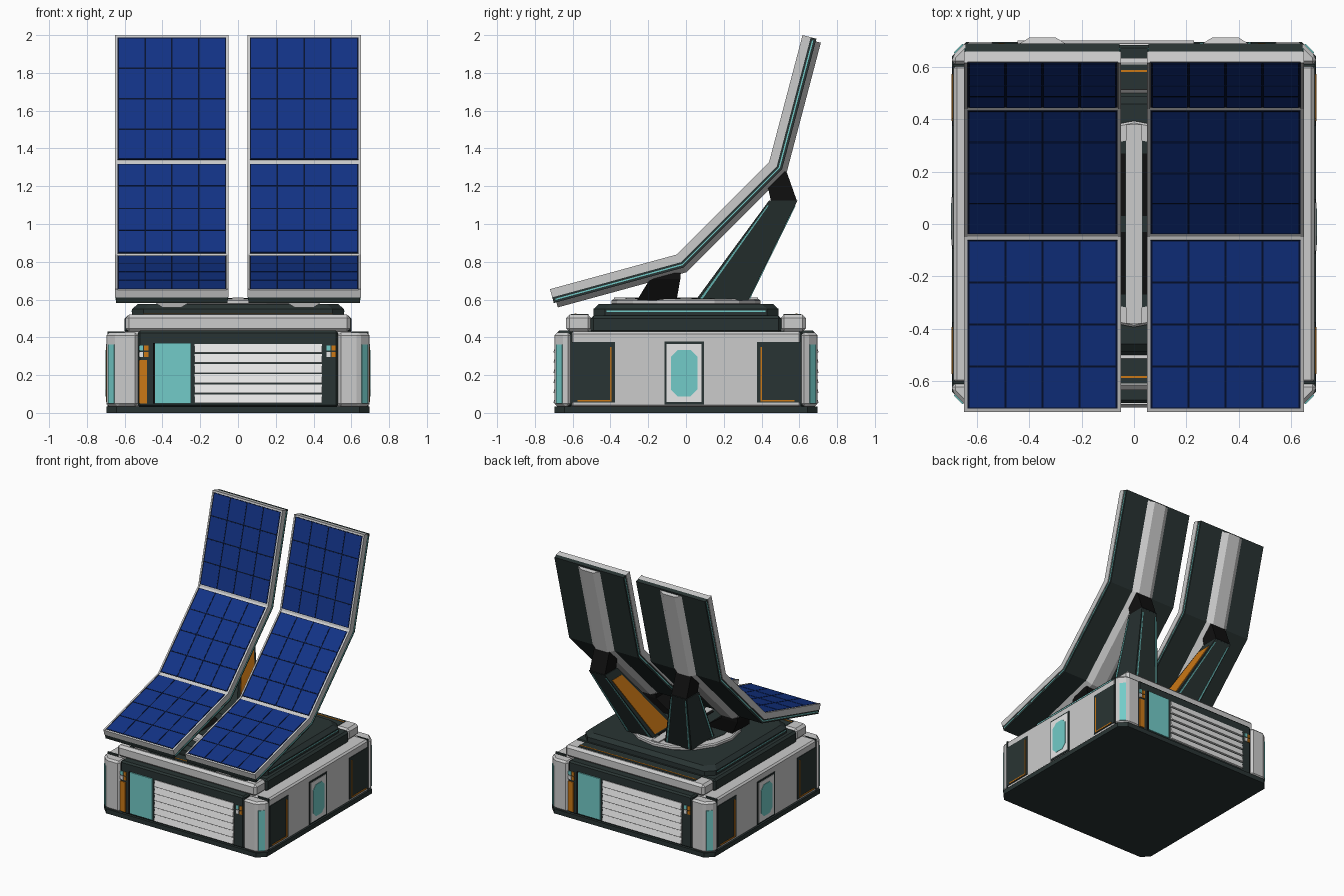
import bpy, bmesh, math
from mathutils import Vector

if "Cube" in bpy.data.objects:
    bpy.data.objects.remove(bpy.data.objects["Cube"])


def material(name, r, g, b):
    m = bpy.data.materials.new(name)
    m.use_nodes = True
    m.diffuse_color = (r, g, b, 1)
    m.node_tree.nodes["Principled BSDF"].inputs["Base Color"].default_value = (r, g, b, 1)
    return m


LIGHT = material("light grey", 0.6, 0.6, 0.6)
WHITE = material("white", 0.9, 0.9, 0.9)
DARK = material("dark slate", 0.022, 0.034, 0.033)
BLACK = material("black", 0.005, 0.005, 0.005)
TEAL = material("teal glass", 0.17, 0.6, 0.58)
ORANGE = material("orange", 0.6, 0.19, 0.008)
BLUE = material("solar blue", 0.006, 0.033, 0.24)
NAVY = material("navy grid", 0.002, 0.006, 0.03)

ONE = [(1, 1)]
TURN = [(1, 1), (-1, -1)]          # front and back, turned half round
MIRROR = [(1, 1), (-1, 1)]         # left and right
FOUR = [(1, 1), (-1, 1), (1, -1), (-1, -1)]


def build(name, solids, mat, sym=ONE, bevel=0):
    """One object from lofted solids, each a list of rings of points."""
    bm = bmesh.new()
    for sx, sy in sym:
        for rings in solids:
            loops = [[bm.verts.new((p[0] * sx, p[1] * sy, p[2])) for p in r] for r in rings]
            n = len(loops[0])
            bm.faces.new(loops[0])
            bm.faces.new(loops[-1])
            for a, b in zip(loops, loops[1:]):
                for i in range(n):
                    j = (i + 1) % n
                    bm.faces.new((a[i], a[j], b[j], b[i]))
    bmesh.ops.recalc_face_normals(bm, faces=bm.faces)
    me = bpy.data.meshes.new(name)
    bm.to_mesh(me)
    bm.free()
    me.materials.append(mat)
    ob = bpy.data.objects.new(name, me)
    bpy.context.scene.collection.objects.link(ob)
    if bevel:
        mod = ob.modifiers.new("edge", "BEVEL")
        mod.width, mod.segments = bevel, 1
    return ob


def rect(x0, x1, y0, y1, z):
    return [(x0, y0, z), (x1, y0, z), (x1, y1, z), (x0, y1, z)]


def block(x, y, z):
    return [rect(*x, *y, z[0]), rect(*x, *y, z[1])]


def box(name, x, y, z, mat, sym=ONE, bevel=0):
    return build(name, [block(x, y, z)], mat, sym, bevel)


def prism(name, outline, z0, z1, mat, sym=ONE, bevel=0):
    return build(name, [[[(x, y, z) for x, y in outline] for z in (z0, z1)]], mat, sym, bevel)


def chamfered(hx, hy, c):
    return [(-hx + c, -hy), (hx - c, -hy), (hx, -hy + c), (hx, hy - c),
            (hx - c, hy), (-hx + c, hy), (-hx, hy - c), (-hx, -hy + c)]


def plate(name, quad, u, v, mat, sym, inside, t=0.005):
    """Thin plate on part of a four-cornered face, facing away from a point."""
    a, b, c, d = map(Vector, quad)
    n = (b - a).cross(d - a).normalized()
    if n.dot(a - Vector(inside)) < 0:
        n = -n

    def at(s, w):
        return a.lerp(b, s).lerp(d.lerp(c, s), w)
    ring = [at(u[0], v[0]), at(u[1], v[0]), at(u[1], v[1]), at(u[0], v[1])]
    build(name, [[[p - n * t for p in ring], [p + n * t for p in ring]]], mat, sym)


# --- Base body ---
prism("floor_slab", chamfered(0.697, 0.697, 0.055), 0, 0.035, DARK)
box("side_walls", (-0.69, 0.69), (-0.61, 0.61), (0.03, 0.43), LIGHT, bevel=0.012)
box("front_back_core", (-0.53, 0.53), (-0.685, 0.685), (0.03, 0.435), DARK, bevel=0.012)
prism("corner_posts", [(0.53, 0.61), (0.697, 0.61), (0.697, 0.642), (0.642, 0.697), (0.53, 0.697)],
      0.035, 0.425, LIGHT, FOUR, 0.014)
corner = [(0.697, 0.642, 0.035), (0.642, 0.697, 0.035), (0.642, 0.697, 0.425), (0.697, 0.642, 0.425)]
plate("corner_lights", corner, (0.2, 0.8), (0.04, 0.84), TEAL, FOUR, (0, 0, 0.2))
box("post_seams", (0.6, 0.692), (0.603, 0.612), (0.03, 0.432), DARK, FOUR)

# --- Front and back wall details ---
box("doors", (-0.445, -0.25), (-0.694, -0.68), (0.05, 0.37), TEAL, TURN)
box("door_hinge_strip", (-0.45, -0.44), (-0.696, -0.68), (0.05, 0.37), BLACK, TURN)
slats = []
for i in range(6):
    z = 0.052 + i * 0.0535
    slats.append([rect(-0.23, 0.445, -0.702, -0.68, z), rect(-0.23, 0.445, -0.69, -0.68, z + 0.046)])
build("louvre_slats", slats, WHITE, TURN)
box("orange_strip", (-0.525, -0.482), (-0.692, -0.68), (0.05, 0.28), ORANGE, TURN)
lamps = {"orange": [], "teal": [], "white": []}
for x0 in (-0.525, 0.468):
    for i, key in enumerate(("white", "orange", "teal", "orange")):
        x = x0 + 0.028 * (i % 2)
        z = 0.295 + 0.035 * (i // 2)
        lamps[key].append(block((x, x + 0.022), (-0.692, -0.68), (z, z + 0.028)))
for key, mat in (("orange", ORANGE), ("teal", TEAL), ("white", WHITE)):
    build(key + "_status_lamps", lamps[key], mat, TURN)

# --- Side wall details ---
box("side_panels", (0.68, 0.695), (0.375, 0.603), (0.055, 0.375), DARK, FOUR)
build("side_panel_trim", [block((0.69, 0.699), (0.395, 0.575), (0.06, 0.069)),
                          block((0.69, 0.699), (0.395, 0.403), (0.06, 0.35))], ORANGE, FOUR)
box("window_surround", (0.68, 0.695), (-0.115, 0.095), (0.045, 0.377), DARK, TURN)
box("window_frame", (0.68, 0.698), (-0.103, 0.083), (0.057, 0.365), WHITE, TURN)
pane = [(y - 0.01, z + 0.21) for y, z in chamfered(0.07, 0.122, 0.035)]
build("window_pane", [[[(x, y, z) for y, z in pane] for x in (0.69, 0.701)]], TEAL, TURN)

# --- Deck and turntable ---
box("end_rails", (-0.595, 0.595), (-0.635, -0.5), (0.43, 0.52), LIGHT, TURN, 0.018)
box("rail_inlay", (-0.5, 0.5), (-0.61, -0.515), (0.51, 0.523), DARK, TURN)
box("rail_stripe", (-0.5, 0.5), (-0.589, -0.581), (0.515, 0.526), ORANGE, TURN)
box("lower_deck", (-0.6, 0.6), (-0.505, 0.505), (0.42, 0.515), DARK, bevel=0.015)
build("upper_deck", [[[(x, y, z) for x, y in chamfered(hx, hy, 0.06)]
                      for hx, hy, z in ((0.56, 0.49, 0.51), (0.56, 0.49, 0.55), (0.53, 0.46, 0.577))]], DARK)
box("deck_light_strip", (0.55, 0.563), (-0.42, 0.42), (0.535, 0.541), TEAL, MIRROR)


def circle(r):
    return [(r * math.cos(k * math.pi / 8), r * math.sin(k * math.pi / 8)) for k in range(16)]


prism("turntable_ring", circle(0.395), 0.57, 0.602, LIGHT, bevel=0.008)
prism("turntable_disc", circle(0.325), 0.59, 0.605, DARK)
box("turntable_slits", (0.032, 0.052), (0.03, 0.27), (0.6, 0.608), BLACK, FOUR)
box("turntable_spine", (-0.03, 0.03), (-0.38, 0.38), (0.6, 0.61), LIGHT)

# --- Support arms ---
lo = rect(0.05, 0.28, 0.05, 0.33, 0.595)
hi = rect(0.28, 0.42, 0.44, 0.59, 1.125)
build("support_arms", [[lo, hi]], DARK, MIRROR)
middle = sum((Vector(p) for p in lo + hi), Vector()) / 8
faces = [[lo[i], lo[(i + 1) % 4], hi[(i + 1) % 4], hi[i]] for i in range(4)]
plate("arm_inner_panel", faces[3], (0.14, 0.86), (0.04, 0.9), ORANGE, MIRROR, middle)
for i, side in ((1, "outer"), (2, "rear")):
    for u in ((0.06, 0.11), (0.89, 0.94)):
        if (side, u[0] > 0.5) != ("outer", True):
            plate(side + "_arm_light", faces[i], u, (0.02, 0.95), TEAL, MIRROR, middle, 0.004)


def side_prism(name, x0, x1, pts, mat):
    build(name, [[[(x, y, z) for y, z in pts] for x in (x0, x1)]], mat, MIRROR)


side_prism("arm_knuckles", 0.285, 0.415,
           [(0.45, 1.12), (0.588, 1.12), (0.535, 1.27), (0.5, 1.3), (0.43, 1.21)], BLACK)
build("front_mounts", [[rect(0.12, 0.36, -0.26, -0.05, 0.595),
                        rect(0.28, 0.42, -0.19, -0.03, 0.71),
                        rect(0.28, 0.42, -0.15, -0.03, 0.74)]], BLACK, MIRROR)

# --- Solar wings: three hinged sections along a bent path ---
PATH = [Vector(p) for p in ((-0.72, 0.655), (-0.05, 0.838), (0.44, 1.328), (0.617, 2.0))]
CX = 0.35
NORMALS = []
for p, q in zip(PATH, PATH[1:]):
    e = (q - p).normalized()
    NORMALS.append(Vector((e.y, -e.x)))


def station(i, d):
    """Path corner i pushed d towards the underside."""
    a, b = NORMALS[max(i - 1, 0)], NORMALS[min(i, 2)]
    return PATH[i] + (a + b) * d / (1 + a.dot(b))


def along(i, t, d):
    return station(i, d).lerp(station(i + 1, d), t)


def layer(name, w0, d0, w1, d1, mat, cut=0.0, x=CX):
    """Bent layer from depth d0 to d1 with its half width at each."""
    stops = [(0, cut), (1, 0), (2, 0), (2, 1 - cut)]
    rings = []
    for i, t in stops:
        a, b = along(i, t, d0), along(i, t, d1)
        rings.append([(x - w0, *a), (x + w0, *a), (x + w1, *b), (x - w1, *b)])
    build(name, [rings], mat, MIRROR)


def patch(i, t0, t1, x0, x1, d0, d1):
    rings = []
    for d in (d0, d1):
        a, b = along(i, t0, d), along(i, t1, d)
        rings.append([(x0, *a), (x1, *a), (x1, *b), (x0, *b)])
    return rings


layer("wing_frame", 0.3, 0.004, 0.3, 0.045, LIGHT)
for x in (CX - 0.294, CX + 0.294):
    layer("wing_side_rail", 0.006, 0, 0.006, 0.006, LIGHT, x=x)
layer("wing_back_plate", 0.295, 0.045, 0.295, 0.076, DARK)
layer("wing_edge_light", 0.298, 0.056, 0.298, 0.063, TEAL, 0.02)
layer("wing_spine", 0.095, 0.075, 0.05, 0.104, LIGHT, 0.02)

beds, cells = [], []
W, T0, T1, GAP = 0.284, 0.02, 0.98, 0.004
for i in range(3):
    beds.append(patch(i, T0, T1, CX - W - 0.003, CX + W + 0.003, 0.002, 0.008))
    step, wide = (T1 - T0) / 4, W / 2
    for r in range(4):
        for c in range(4):
            t, x = T0 + r * step, CX - W + c * wide
            cells.append(patch(i, t + GAP * 1.5, t + step - GAP * 1.5, x + GAP, x + wide - GAP, 0.0, 0.004))
build("cell_beds", beds, NAVY, MIRROR)
build("solar_cells", cells, BLUE, MIRROR)
